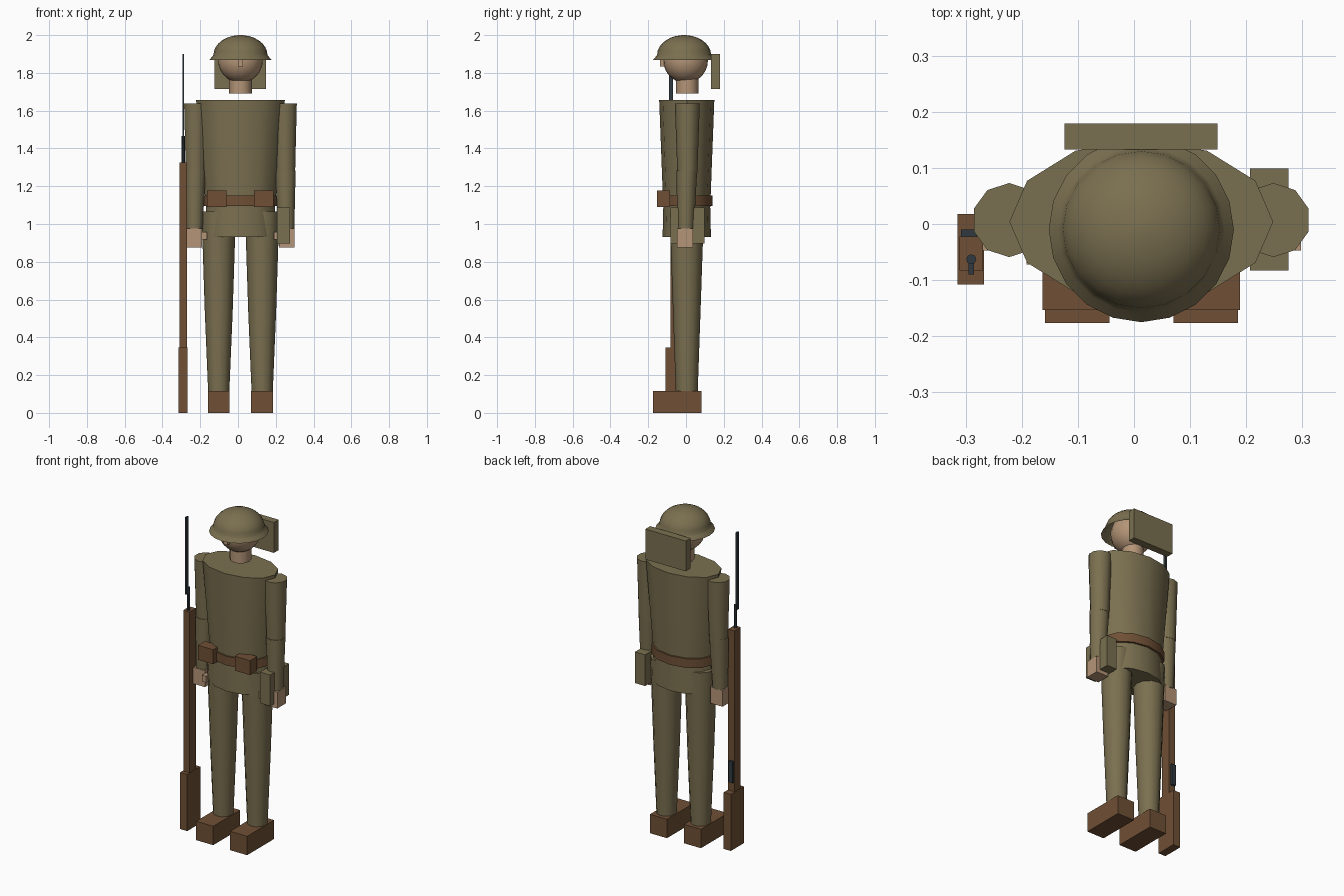
import bpy, bmesh, math

if "Cube" in bpy.data.objects:
    bpy.data.objects.remove(bpy.data.objects["Cube"])

CX, CY = 0.013, 0.004  # body axis


def material(name, rgb):
    m = bpy.data.materials.new(name)
    m.diffuse_color = (*rgb, 1)
    m.use_nodes = True
    m.node_tree.nodes["Principled BSDF"].inputs["Base Color"].default_value = m.diffuse_color
    return m


KHAKI = material("khaki cloth", (0.195, 0.16, 0.08))
BROWN = material("brown leather and wood", (0.16, 0.08, 0.036))
SKIN = material("skin", (0.46, 0.30, 0.185))
STEEL = material("dark steel", (0.03, 0.042, 0.05))


def finish(name, bm, mat, smooth=False):
    bmesh.ops.recalc_face_normals(bm, faces=bm.faces)
    me = bpy.data.meshes.new(name)
    bm.to_mesh(me)
    bm.free()
    me.materials.append(mat)
    ob = bpy.data.objects.new(name, me)
    bpy.context.collection.objects.link(ob)
    if smooth:
        bpy.ops.object.select_all(action='DESELECT')
        ob.select_set(True)
        bpy.context.view_layer.objects.active = ob
        bpy.ops.object.shade_smooth_by_angle(angle=math.radians(40))
    return ob


def box(name, x, y, z, mat):
    """Box from (min, max) ranges."""
    bm = bmesh.new()
    bmesh.ops.create_cube(bm, size=1)
    for v in bm.verts:
        for i, r in enumerate((x, y, z)):
            v.co[i] = r[0] if v.co[i] < 0 else r[1]
    return finish(name, bm, mat)


def loft(name, rings, mat, sides, caps=True):
    """Stack of elliptical rings (cx, cy, z, rx, ry); first point lies on +y."""
    bm = bmesh.new()
    loops = []
    for cx, cy, z, rx, ry in rings:
        loops.append([bm.verts.new((cx + rx * math.sin(math.tau * i / sides),
                                    cy + ry * math.cos(math.tau * i / sides), z))
                      for i in range(sides)])
    for a, b in zip(loops, loops[1:]):
        for i in range(sides):
            j = (i + 1) % sides
            bm.faces.new((a[i], a[j], b[j], b[i]))
    if caps:
        bm.faces.new(loops[0])
    bm.faces.new(loops[-1])
    return finish(name, bm, mat, True)


# Torso, belt and tunic skirt
loft("torso", [(CX, CY, 1.08, 0.182, 0.124), (CX, CY, 1.657, 0.235, 0.146)], KHAKI, 12)
loft("belt", [(CX, CY, 1.095, 0.196, 0.137), (CX, CY, 1.15, 0.196, 0.137)], BROWN, 12)
loft("tunic_skirt", [(CX, CY, 0.932, 0.190, 0.128), (CX, CY, 1.10, 0.182, 0.124)], KHAKI, 12)

# Head, neck and nose
bm = bmesh.new()
bmesh.ops.create_uvsphere(bm, u_segments=20, v_segments=14, radius=0.118)
bmesh.ops.translate(bm, verts=bm.verts, vec=(CX, -0.002, 1.865))
finish("head", bm, SKIN, True)
loft("neck", [(CX, 0.006, 1.69, 0.06, 0.06), (CX, 0.006, 1.80, 0.06, 0.06)], SKIN, 12)
box("nose", (0.0, 0.026), (-0.138, -0.10), (1.833, 1.872), SKIN)

# Helmet: flared brim below a round dome
profile = [(1.868, 0.165), (1.888, 0.148)]
for k in range(8):
    a = math.radians(12 * k)
    profile.append((1.895 + 0.105 * math.sin(a), 0.143 * math.cos(a)))
profile.append((2.0, 0.006))
loft("helmet", [(CX, -0.010, z, r, r) for z, r in profile], KHAKI, 20, caps=False)

# Pack, side bag and belt pouches
box("back_pack", (-0.124, 0.149), (0.133, 0.179), (1.715, 1.90), KHAKI)
box("side_bag", (0.207, 0.275), (-0.083, 0.099), (0.897, 1.087), KHAKI)

for s, side in ((-1, "right"), (1, "left")):
    def xs(a, b):
        return tuple(sorted((CX + s * a, CX + s * b)))

    box(f"{side}_pouch", xs(0.073, 0.176), (-0.153, -0.085), (1.09, 1.178), BROWN)

    # Arms
    sx, ex, wx = CX + s * 0.2355, CX + s * 0.238, CX + s * 0.243
    loft(f"{side}_upper_arm", [(ex, 0.007, 1.27, 0.054, 0.053),
                               (sx, 0.007, 1.637, 0.066, 0.066)], KHAKI, 10)
    loft(f"{side}_forearm", [(wx, -0.002, 0.97, 0.044, 0.044),
                             (ex, 0.004, 1.283, 0.057, 0.055)], KHAKI, 10)
    box(f"{side}_hand", xs(0.203, 0.285), (-0.047, 0.037), (0.875, 0.975), SKIN)
    box(f"{side}_thumb", xs(0.178, 0.205), (-0.072, -0.03), (0.918, 0.957), SKIN)

    # Legs and boots
    lx = CX + s * 0.115
    loft(f"{side}_leg", [(lx, 0.004, 0.11, 0.056, 0.058),
                         (lx, 0.004, 0.54, 0.074, 0.073),
                         (lx, 0.004, 1.065, 0.091, 0.091)], KHAKI, 12)
    box(f"{side}_boot", xs(0.057, 0.172), (-0.176, 0.083), (0, 0.115), BROWN)

# Rifle standing beside the right arm
box("rifle_butt", (-0.315, -0.267), (-0.108, 0.018), (0, 0.345), BROWN)
box("rifle_stock", (-0.311, -0.269), (-0.083, -0.022), (0.34, 1.325), BROWN)
box("rifle_magazine", (-0.308, -0.28), (-0.03, -0.010), (0.40, 0.53), STEEL)
loft("rifle_barrel", [(-0.29, -0.063, 1.30, 0.009, 0.009),
                      (-0.29, -0.063, 1.465, 0.009, 0.009)], STEEL, 8)
box("bayonet", (-0.295, -0.285), (-0.090, -0.070), (1.43, 1.90), STEEL)
